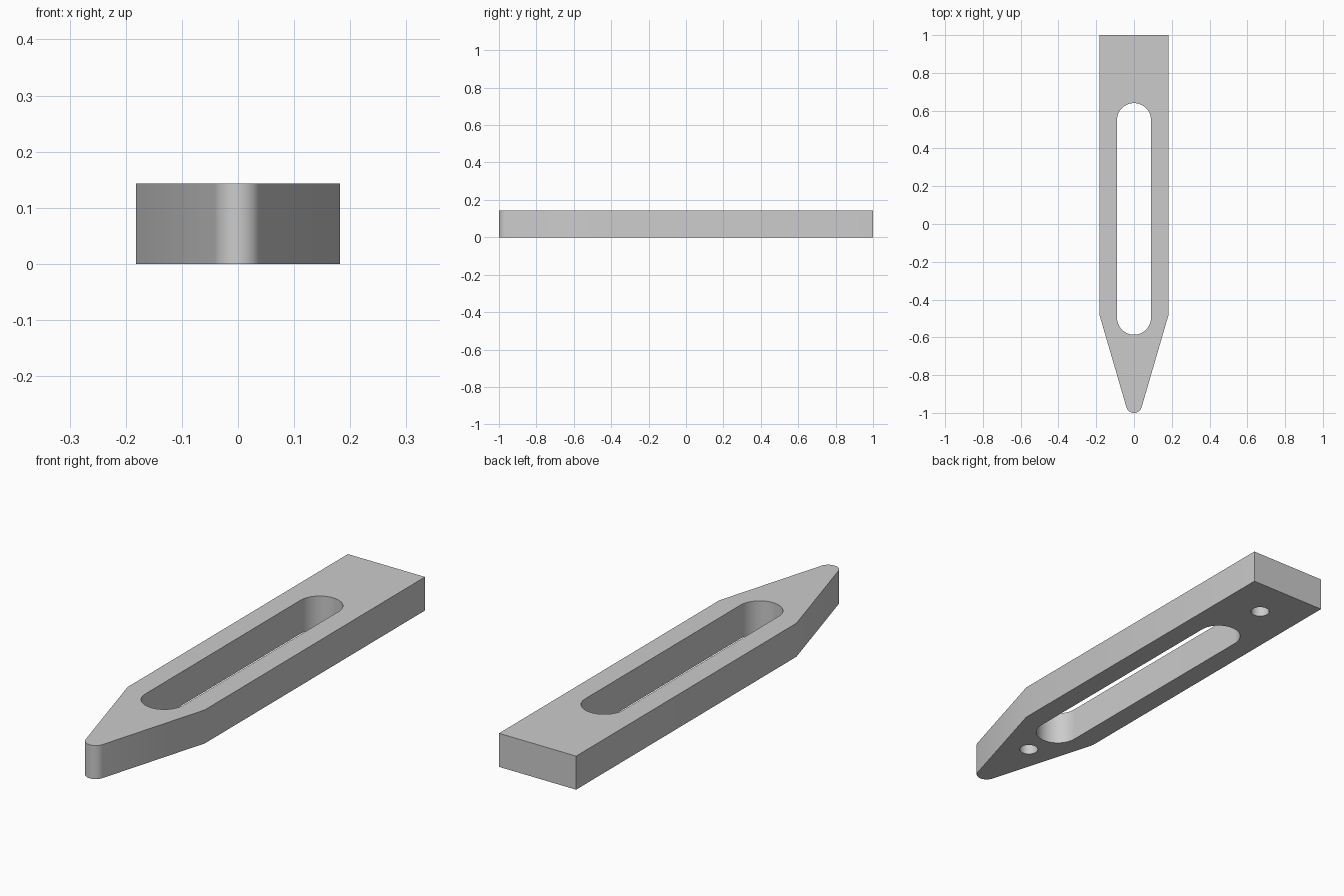
import bpy, math

if "Cube" in bpy.data.objects:
    bpy.data.objects.remove(bpy.data.objects["Cube"])

HALF_W, THICK = 0.182, 0.143
SHOULDER_Y = -0.484
TIP_R = 0.042
SLOT_R, SLOT_BACK, SLOT_FRONT = 0.09, 0.64, -0.586
HOLE_R, HOLE_DEPTH = 0.038, 0.1

steel = bpy.data.materials.new("light grey steel")
steel.diffuse_color = (0.6, 0.6, 0.6, 1)
steel.use_nodes = True
steel.node_tree.nodes["Principled BSDF"].inputs["Base Color"].default_value = steel.diffuse_color


def arc(cy, r, a0, a1, n):
    """Points on a circle centred on the long axis, angles in radians."""
    return [(r * math.cos(a0 + (a1 - a0) * i / n),
             cy + r * math.sin(a0 + (a1 - a0) * i / n)) for i in range(n + 1)]


def prism(name, outline, z0, z1):
    """Extrude a counter-clockwise outline into a closed solid."""
    n = len(outline)
    verts = [(x, y, z) for z in (z0, z1) for x, y in outline]
    faces = [list(range(n))[::-1], list(range(n, 2 * n))]
    faces += [(i, (i + 1) % n, n + (i + 1) % n, n + i) for i in range(n)]
    mesh = bpy.data.meshes.new(name)
    mesh.from_pydata(verts, [], faces)
    mesh.materials.append(steel)
    obj = bpy.data.objects.new(name, mesh)
    bpy.context.collection.objects.link(obj)
    return obj


# Bar with tapered nose: the flanks run tangent into the rounded tip
tip_y = -1 + TIP_R
dx, dy = HALF_W, SHOULDER_Y - tip_y
tangent = math.atan2(dy, dx) - math.acos(TIP_R / math.hypot(dx, dy))
tip = arc(tip_y, TIP_R, -math.pi - tangent, tangent, 24)
body = prism("clamp_bar",
             tip + [(HALF_W, SHOULDER_Y), (HALF_W, 1), (-HALF_W, 1), (-HALF_W, SHOULDER_Y)],
             0, THICK)

# Through slot with round ends
slot = (arc(SLOT_BACK - SLOT_R, SLOT_R, 0, math.pi, 32)
        + arc(SLOT_FRONT + SLOT_R, SLOT_R, math.pi, 2 * math.pi, 32))
cutters = [prism("slot_cutter", slot, -0.1, THICK + 0.1)]

# Blind holes in the underside
for label, y in (("back", 0.82), ("front", -0.685)):
    ring = arc(y, HOLE_R, 0, 2 * math.pi, 32)[:-1]
    cutters.append(prism(label + "_hole_cutter", ring, -0.1, HOLE_DEPTH))

# Cut the openings, then remove the cutters
bpy.context.view_layer.objects.active = body
body.select_set(True)
for cutter in cutters:
    cutter.hide_render = True
    mod = body.modifiers.new(cutter.name, 'BOOLEAN')
    mod.operation = 'DIFFERENCE'
    mod.solver = 'EXACT'
    mod.object = cutter
    bpy.ops.object.modifier_apply(modifier=mod.name)
    bpy.data.objects.remove(cutter)

bpy.ops.object.shade_smooth_by_angle(angle=math.radians(30))
